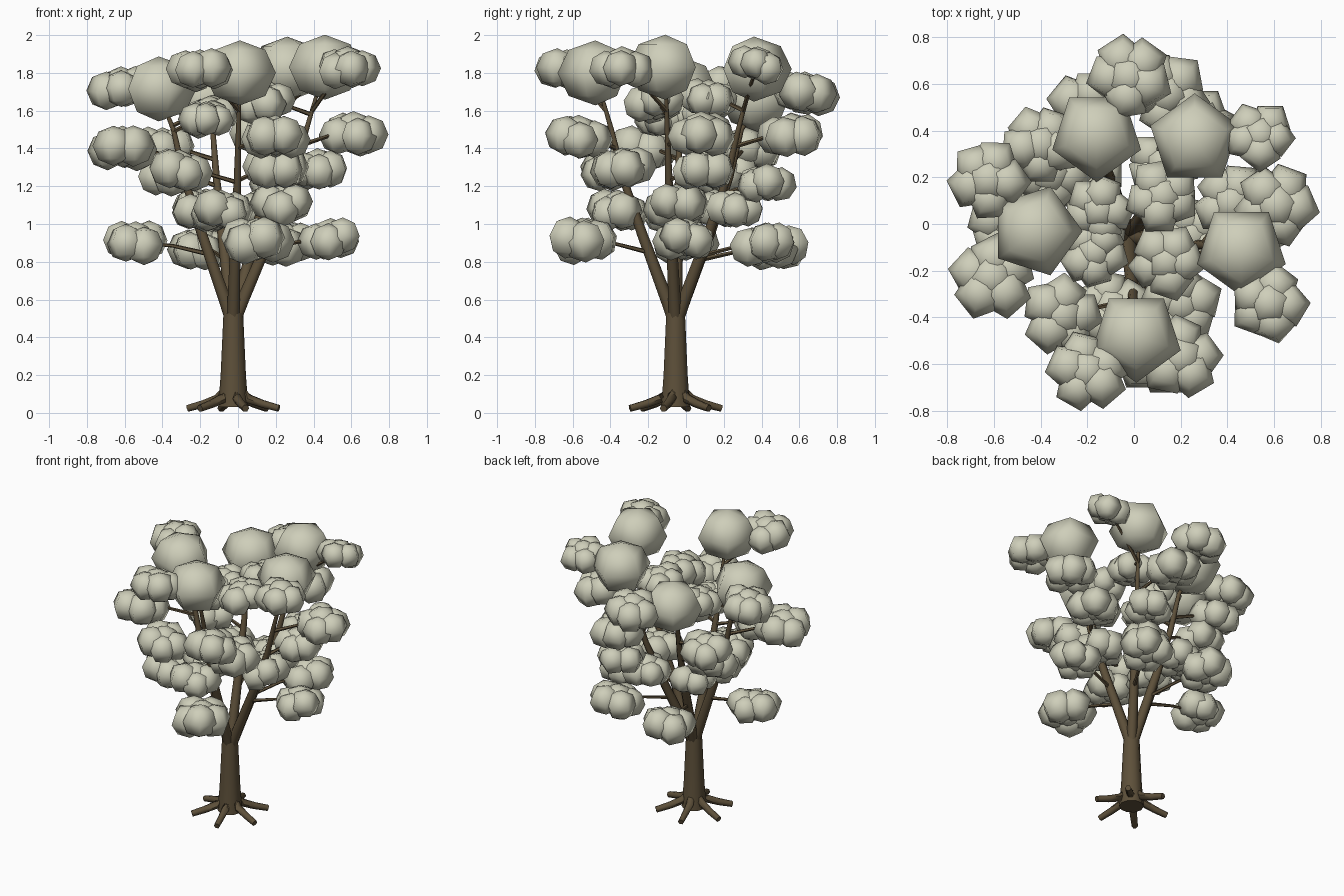
import bpy, bmesh, math, random
from mathutils import Vector, Matrix

if "Cube" in bpy.data.objects:
    bpy.data.objects.remove(bpy.data.objects["Cube"])

random.seed(11)
CX, CY = -0.025, -0.055          # trunk axis

bark = bpy.data.materials.new("bark")
bark.diffuse_color = (0.11, 0.08, 0.042, 1)
bark.use_nodes = True
bark.node_tree.nodes["Principled BSDF"].inputs["Base Color"].default_value = bark.diffuse_color
leaf = bpy.data.materials.new("leaf")
leaf.diffuse_color = (0.62, 0.62, 0.49, 1)
leaf.use_nodes = True
leaf.node_tree.nodes["Principled BSDF"].inputs["Base Color"].default_value = leaf.diffuse_color


def tube(bm, pts, radii, sides):
    """Tapered tube through points, capped at both ends."""
    pts = [Vector(p) for p in pts]
    rings = []
    for i, p in enumerate(pts):
        d = (pts[min(i + 1, len(pts) - 1)] - pts[max(i - 1, 0)]).normalized()
        ref = Vector((0, 1, 0)) if abs(d.z) > 0.7 else Vector((0, 0, 1))
        u = d.cross(ref).normalized()
        v = d.cross(u)
        rings.append([bm.verts.new(p + radii[i] * (math.cos(a) * u + math.sin(a) * v))
                      for a in (2 * math.pi * k / sides for k in range(sides))])
    for a, b in zip(rings, rings[1:]):
        for k in range(sides):
            n = (k + 1) % sides
            bm.faces.new((a[k], a[n], b[n], b[k]))
    bm.faces.new(rings[0])
    bm.faces.new(rings[-1])


def blob(bm, c, r, turn, squash=0.86, tilt=0.0):
    """Five-sided leaf ball with four rings."""
    m = (Matrix.Translation(c) @ Matrix.Rotation(tilt, 4, 'X')
         @ Matrix.Rotation(turn, 4, 'Z') @ Matrix.Diagonal((r, r, r * squash, 1)))
    bmesh.ops.create_uvsphere(bm, u_segments=5, v_segments=4, radius=1, matrix=m)


def finish(bm, name, mat, angle=80):
    bmesh.ops.recalc_face_normals(bm, faces=bm.faces)
    me = bpy.data.meshes.new(name)
    bm.to_mesh(me)
    bm.free()
    ob = bpy.data.objects.new(name, me)
    bpy.context.collection.objects.link(ob)
    me.materials.append(mat)
    bpy.ops.object.select_all(action='DESELECT')
    bpy.context.view_layer.objects.active = ob
    ob.select_set(True)
    bpy.ops.object.shade_smooth_by_angle(angle=math.radians(angle))
    return ob


# Trunk
bm = bmesh.new()
tube(bm, [(CX, CY, z) for z in (0.03, 0.2, 0.53)], [0.08, 0.067, 0.052], 10)
finish(bm, "trunk", bark, 60)

# Roots: six around the base
bm = bmesh.new()
for k in range(6):
    a = math.radians(45 + 60 * k)
    path = [(CX + r * math.cos(a), CY + r * math.sin(a), z)
            for r, z in ((0.045, 0.12), (0.085, 0.075), (0.16, 0.048), (0.25, 0.024))]
    tube(bm, path, [0.022, 0.026, 0.023, 0.020], 6)
finish(bm, "roots", bark, 60)

# Top leaf balls: centre and pointing angle in degrees
tops = [((0.46, -0.11, 1.83), -90), ((0.26, 0.36, 1.82), 90), ((-0.16, 0.38, 1.66), -90),
        ((-0.42, -0.03, 1.715), 0), ((0.01, -0.48, 1.80), -90)]

# Limbs: five, from the trunk top to the top balls
limbs = []
bm = bmesh.new()
for c, _ in tops:
    dx, dy = c[0] - CX, c[1] - CY
    path = [Vector((CX + f * dx, CY + f * dy, z)) for f, z in
            ((0.03, 0.50), (0.11, 0.60), (0.42, 0.95), (0.66, 1.25), (0.80, 1.5), (0.97, c[2] - 0.05))]
    limbs.append(path)
    tube(bm, path, [0.034, 0.034, 0.028, 0.020, 0.014, 0.008], 7)
finish(bm, "limbs", bark, 60)

# Top leaf balls
bm = bmesh.new()
for c, deg in tops:
    blob(bm, c, 0.2, math.radians(deg - 90))
finish(bm, "top_leaf_balls", leaf)

# Leaf clusters: x, y, z, half width
clusters = [
    (-0.54, 0.00, 0.90, .175), (0.10, -0.55, 0.91, .19), (0.49, 0.00, 0.92, .17),
    (-0.20, 0.48, 0.87, .18), (0.25, 0.42, 0.89, .18),
    (-0.09, -0.36, 1.07, .17), (0.24, -0.05, 1.10, .17), (0.13, 0.26, 1.09, .16),
    (-0.20, 0.20, 1.08, .16), (-0.19, -0.07, 1.06, .16),
    (-0.31, -0.39, 1.28, .175), (0.20, -0.34, 1.29, .175), (0.42, 0.09, 1.29, .17),
    (0.22, 0.42, 1.21, .16), (-0.36, 0.22, 1.26, .17),
    (-0.61, -0.23, 1.40, .185), (0.20, -0.57, 1.46, .18), (0.61, 0.08, 1.48, .18),
    (0.14, 0.56, 1.47, .18), (-0.40, 0.34, 1.40, .17),
    (-0.17, -0.12, 1.55, .15), (0.14, -0.16, 1.64, .165), (0.12, 0.12, 1.66, .16),
    (-0.15, 0.06, 1.58, .15),
    (-0.62, 0.19, 1.72, .175), (-0.20, -0.63, 1.81, .175), (0.58, -0.34, 1.83, .17),
    (0.54, 0.38, 1.84, .15), (-0.02, 0.63, 1.69, .18)]

leaves, twigs = bmesh.new(), bmesh.new()
for x, y, z, w in clusters:
    c = Vector((x, y, z))
    r = w * 0.6
    start = random.uniform(0, 6.28)
    blob(leaves, c + Vector((0, 0, 0.01)), r * 1.05, start, 0.95)
    for k in range(5):
        a = start + k * math.tau / 5 + random.uniform(-0.2, 0.2)
        off = Vector((math.cos(a), math.sin(a), 0)) * (w - r * 0.91)
        off.z = random.uniform(-0.02, 0.02)
        blob(leaves, c + off, r * random.uniform(0.95, 1.05), random.uniform(0, 6.28), 0.95,
             random.uniform(-0.2, 0.2))
    # Twig from the nearest limb, a little lower than its cluster
    h = min(max(z - 0.06, 0.75), 1.6)
    starts = []
    for p in limbs:
        for a, b in zip(p, p[1:]):
            if a.z <= h <= b.z:
                starts.append(a.lerp(b, (h - a.z) / (b.z - a.z)))
    s = min(starts, key=lambda q: (q - c).length)
    mid = s.lerp(c, 0.5) + Vector((0, 0, 0.015))
    tube(twigs, [s, mid, c], [0.013, 0.010, 0.006], 5)
finish(leaves, "leaf_clusters", leaf)
finish(twigs, "twigs", bark, 60)
